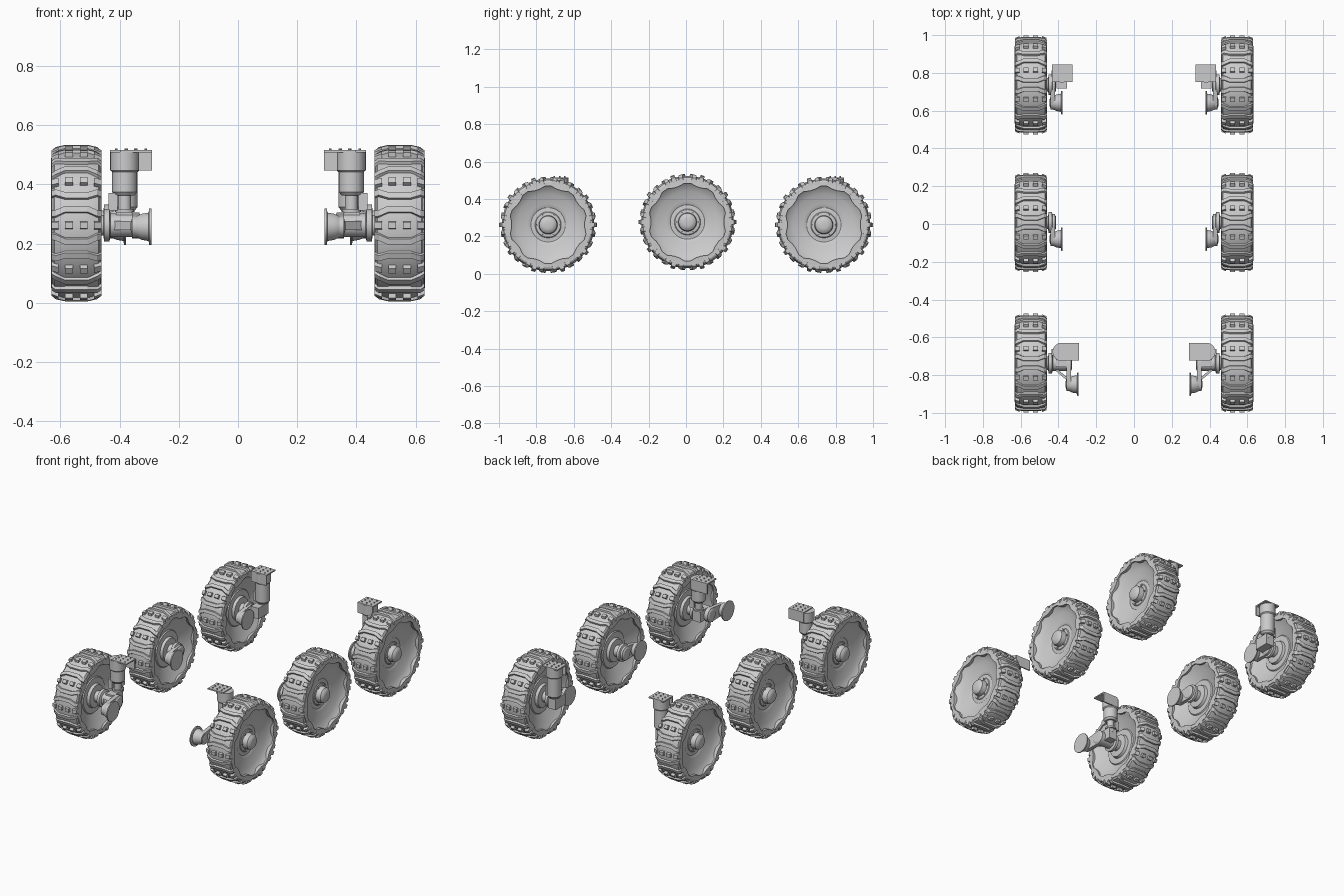
import bpy, bmesh
from math import cos, sin, pi, radians
from mathutils import Matrix, Vector

cube = bpy.data.objects.get("Cube")
if cube:
    bpy.data.objects.remove(cube)

grey = bpy.data.materials.new("plain_grey")
grey.use_nodes = True
grey.diffuse_color = (0.6, 0.6, 0.6, 1)
grey.node_tree.nodes["Principled BSDF"].inputs["Base Color"].default_value = (0.6, 0.6, 0.6, 1)

WX = 0.546      # wheel centre plane
R = 0.262       # radius over the lugs


def finish(name, bm, loc=(0, 0, 0), mesh=None):
    """Make an object mirrored across the centre plane."""
    if mesh is None:
        bmesh.ops.recalc_face_normals(bm, faces=bm.faces)
        mesh = bpy.data.meshes.new(name)
        bm.to_mesh(mesh)
        bm.free()
        mesh.materials.append(grey)
    ob = bpy.data.objects.new(name, mesh)
    bpy.context.collection.objects.link(ob)
    ob.location = loc
    bpy.ops.object.select_all(action='DESELECT')
    ob.select_set(True)
    bpy.context.view_layer.objects.active = ob
    bpy.ops.object.shade_smooth_by_angle(angle=radians(32))
    ob.modifiers.new("mirror", 'MIRROR').use_mirror_merge = False
    return ob


def lathe(bm, profile, axis='x', centre=(0, 0, 0), n=40):
    """Revolve (along, radius) pairs around an axis; ends are capped."""
    c, rings = Vector(centre), []
    for a, r in profile:
        ring = []
        for i in range(n):
            u, v = r * cos(2 * pi * i / n), r * sin(2 * pi * i / n)
            p = (a, u, v) if axis == 'x' else (u, v, a)
            ring.append(bm.verts.new(c + Vector(p)))
        rings.append(ring)
    for p, q in zip(rings, rings[1:]):
        for i in range(n):
            j = (i + 1) % n
            bm.faces.new((p[i], p[j], q[j], q[i]))
    bm.faces.new(rings[0])
    bm.faces.new(rings[-1])


def box(bm, lo, hi):
    lo, hi = Vector(lo), Vector(hi)
    m = Matrix.Translation((lo + hi) / 2) @ Matrix.Diagonal((*(hi - lo), 1))
    bmesh.ops.create_cube(bm, size=1, matrix=m)


def hull(bm, points):
    verts = [bm.verts.new(p) for p in points]
    bmesh.ops.convex_hull(bm, input=verts)


def link(bm, x0, x1, a, b, ra, rb, n=24):
    """Slab with rounded ends joining two (y, z) centres."""
    hull(bm, [(x, c[0] + r * cos(2 * pi * i / n), c[1] + r * sin(2 * pi * i / n))
              for x in (x0, x1) for c, r in ((a, ra), (b, rb)) for i in range(n)])


def polar(x, r, ang, t=0):
    return Vector((WX + x, -r * cos(ang) + t * sin(ang), r * sin(ang) + t * cos(ang)))


def strip(bm, path, half, ang):
    """Tread bar following (x, tangent, top radius, base radius) stations."""
    for s, e in zip(path, path[1:]):
        hull(bm, [polar(x, r, ang, t + k * w) for x, t, top, base in (s, e)
                  for k in (-1, 1) for r, w in ((top, half * 0.75), (base, half))])


# Tyre carcass, shallow dished rim and domed hub cap in one turned profile
bm = bmesh.new()
half_tyre = [(0.081, 0.212), (0.082, 0.226), (0.074, 0.239), (0.045, 0.247)]
outer = [(0.083, 0.02), (0.079, 0.036), (0.068, 0.047), (0.036, 0.05), (0.034, 0.066),
         (0.03, 0.07), (0.028, 0.092), (0.031, 0.096), (0.034, 0.112), (0.05, 0.165),
         (0.064, 0.195)]
inner = [(-0.07, 0.195), (-0.055, 0.17), (-0.032, 0.115), (-0.038, 0.11),
         (-0.038, 0.075), (-0.055, 0.07), (-0.06, 0.03)]
profile = outer + half_tyre + [(-x, r) for x, r in reversed(half_tyre)] + inner
lathe(bm, profile, centre=(WX, 0, 0), n=60)
# Hub bolts
for i in range(6):
    p = polar(0, 0.058, i * pi / 3)
    lathe(bm, [(0.03, 0.005), (0.043, 0.005)], centre=p, n=6)

# Scalloped sidewall rings
for side in (-1, 1):
    n, loops = 40, []
    for x, outer_ring in ((0.06, 0), (0.0855, 0), (0.0835, 1), (0.07, 1)):
        loop = []
        for i in range(n):
            r = 0.23 if outer_ring else (0.196 if i % 4 < 2 else 0.208)
            loop.append(bm.verts.new(polar(side * x, r, (i - 0.5) * 2 * pi / n)))
        loops.append(loop)
    for p, q in zip(loops, loops[1:] + loops[:1]):
        for i in range(n):
            j = (i + 1) % n
            bm.faces.new((p[i], p[j], q[j], q[i]))

# Tread: rows of square studs with a bent bar on either side of each row
for i in range(10):
    ang = i * pi / 5
    for s in (-1, 1):
        strip(bm, [(s * 0.012, 0, R, 0.24), (s * 0.038, 0, R, 0.24)], 0.014, ang)
        strip(bm, [(s * 0.06, 0, R - 0.004, 0.235), (s * 0.084, 0, R - 0.014, 0.215)], 0.015, ang)
        bend = -s * 0.013
        bar = [(0.085, bend, R - 0.024, 0.215), (0.07, bend, R - 0.011, 0.235), (0.038, 0, R - 0.005, 0.24)]
        bar += [(-x, t, a, b) for x, t, a, b in reversed(bar)]
        strip(bm, bar, 0.014, ang + s * radians(12.5))

AXLES = {"front": (-0.737, 0.262), "middle": (0.008, 0.277), "rear": (0.737, 0.262)}
tyre = None
for name, (y, z) in AXLES.items():
    ob = finish(name + "_wheels", bm, (0, y, z), tyre)
    tyre = ob.data


# Drive units: axle housing, swinging gearbox and motor drum
def drive(name, tip, reach, strut=False):
    y, z = AXLES[name]
    bm = bmesh.new()
    lathe(bm, [(tip + 0.035, 0.032), (tip + 0.04, 0.04), (0.43, 0.04), (0.435, 0.055),
               (0.452, 0.055), (0.455, 0.035), (0.5, 0.035)], n=32)
    link(bm, tip + 0.04, tip + 0.065, (0, 0), (reach, -0.005), 0.044, 0.036)
    lathe(bm, [(0, 0.05), (0, 0.062), (0.007, 0.062), (0.009, 0.048), (0.032, 0.044),
               (0.05, 0.036), (0.066, 0.026), (0.07, 0.012)], centre=(tip, reach, -0.005), n=32)
    if strut:
        hull(bm, [(x + d, yy, zz) for x, yy in ((0.44, -0.01), (0.35, reach + 0.025))
                  for d in (-0.01, 0.01) for zz in (-0.015, 0.015)])
    finish(name + "_drive_units", bm, (0, y, z))


drive("front", 0.293, -0.112, strut=True)
drive("middle", 0.378, -0.088)
drive("rear", 0.378, -0.095)


# Steering columns with mounting bracket, rod and knuckle
def column(name, x0, cx, foot, flange_y):
    y, z = AXLES[name]
    bm = bmesh.new()
    x1, y0, y1, top = x0 + 0.108, 0.015, 0.108, 0.254
    cy = 0.06
    box(bm, (x0, y0, top - 0.008), (x1, y1, top))
    box(bm, (x0, flange_y, top - 0.068), (x1, flange_y + 0.008, top - 0.008))
    lathe(bm, [(foot, 0.032), (foot + 0.012, 0.042), (0.18, 0.042), (0.186, 0.048),
               (0.248, 0.048)], 'z', (cx, cy, 0), 32)
    lathe(bm, [(0.02, 0.022), (foot, 0.022)], 'z', (cx, cy, 0), 20)
    lathe(bm, [(0.045, 0.032), (0.055, 0.032)], 'z', (cx, cy, 0), 24)
    # Knuckle block tying the column to the axle housing
    box(bm, (cx - 0.025, -0.02, -0.025), (cx + 0.03, cy + 0.02, 0.045))
    # Bracket screws
    for i in range(3):
        for j in range(3):
            p = (x0 + 0.022 + i * 0.032, y0 + 0.018 + j * 0.028, top)
            lathe(bm, [(-0.002, 0.004), (0.006, 0.004)], 'z', p, 8)
    # Small hose fitting on the wheel side
    box(bm, (cx + 0.025, cy - 0.02, 0.05), (cx + 0.055, cy + 0.015, 0.11))
    finish(name + "_steering_columns", bm, (0, y, z))


column("front", 0.29, 0.383, 0.1, 0.1)
column("rear", 0.325, 0.381, 0.05, 0.015)
